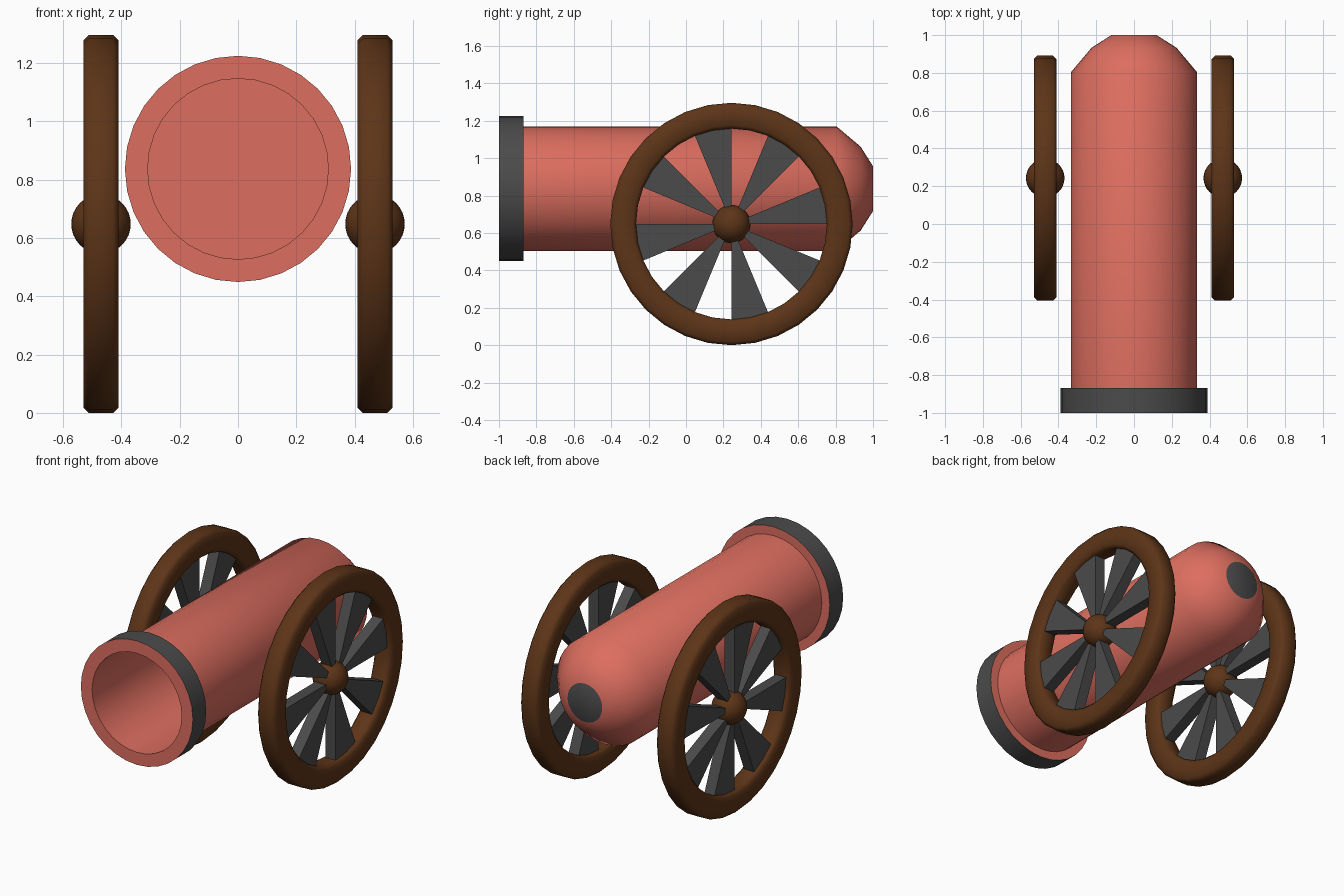
import bpy, bmesh
from math import sin, cos, pi, radians

if "Cube" in bpy.data.objects:
    bpy.data.objects.remove(bpy.data.objects["Cube"])

SIDES = 32


def material(name, rgb):
    m = bpy.data.materials.new(name)
    m.diffuse_color = (*rgb, 1)
    m.use_nodes = True
    m.node_tree.nodes["Principled BSDF"].inputs["Base Color"].default_value = m.diffuse_color
    return m


red = material("red_paint", (0.72, 0.155, 0.115))
iron = material("dark_iron", (0.07, 0.07, 0.07))
wood = material("brown_wood", (0.11, 0.035, 0.009))


def finish(name, bm, mats, angle):
    bmesh.ops.recalc_face_normals(bm, faces=bm.faces)
    me = bpy.data.meshes.new(name)
    bm.to_mesh(me)
    bm.free()
    ob = bpy.data.objects.new(name, me)
    bpy.context.collection.objects.link(ob)
    for m in mats:
        me.materials.append(m)
    bpy.ops.object.select_all(action='DESELECT')
    ob.select_set(True)
    bpy.context.view_layer.objects.active = ob
    bpy.ops.object.shade_smooth_by_angle(angle=radians(angle))
    return ob


def lathe(name, profile, place, mats, angle, dark=(), closed=False):
    """Spin (radius, along) points; dark lists the profile spans using material 1."""
    bm = bmesh.new()
    rings = [[bm.verts.new(place(r * cos(2 * pi * i / SIDES), r * sin(2 * pi * i / SIDES), a))
              for i in range(SIDES)] for r, a in profile]
    spans = len(rings) if closed else len(rings) - 1
    for s in range(spans):
        a, b = rings[s], rings[(s + 1) % len(rings)]
        for i in range(SIDES):
            j = (i + 1) % SIDES
            f = bm.faces.new((a[i], a[j], b[j], b[i]))
            f.material_index = int(s in dark)
    if not closed:
        bm.faces.new(rings[0])
        bm.faces.new(rings[-1]).material_index = int(bool(dark))
    return finish(name, bm, mats, angle)


# Barrel: bore, muzzle band, tube and rounded breech
AXIS_Z = 0.837
lathe("barrel",
      [(0.31, 0.80), (0.31, -1.0), (0.388, -1.0), (0.388, -0.868), (0.333, -0.868),
       (0.333, 0.805), (0.225, 0.933), (0.12, 1.0)],
      lambda u, v, a: (u, a, AXIS_Z + v), [red, iron], 45, dark=(2,))

# Wheels: chamfered rim, ball hub and eight wedge spokes per side
CY, CZ, RIM_OUT, RIM_IN, HALF, CH = 0.243, 0.648, 0.648, 0.51, 0.06, 0.018
for side, sx in (("right", 1), ("left", -1)):
    cx = 0.47 * sx

    def place(u, v, a):
        return (cx + sx * a, CY + u, CZ + v)

    lathe(side + "_wheel_rim",
          [(RIM_IN, -HALF + CH), (RIM_IN + CH, -HALF), (RIM_OUT - CH, -HALF), (RIM_OUT, -HALF + CH),
           (RIM_OUT, HALF - CH), (RIM_OUT - CH, HALF), (RIM_IN + CH, HALF), (RIM_IN, HALF - CH)],
          place, [wood], 60, closed=True)

    bm = bmesh.new()
    bmesh.ops.create_uvsphere(bm, u_segments=32, v_segments=16, radius=0.102)
    bmesh.ops.translate(bm, verts=bm.verts, vec=(cx, CY, CZ))
    finish(side + "_wheel_hub", bm, [wood], 60)

    bm = bmesh.new()
    for k in range(8):
        angles = [k * pi / 4 + t * pi / 16 for t in range(3)]
        outline = ([(0.06 * cos(t), 0.06 * sin(t)) for t in (angles[0], angles[2])]
                   + [(0.525 * cos(t), 0.525 * sin(t)) for t in reversed(angles)])
        front, back = [[bm.verts.new(place(u, v, a)) for u, v in outline] for a in (0.035, -0.035)]
        bm.faces.new(front)
        bm.faces.new(back)
        for i in range(5):
            j = (i + 1) % 5
            bm.faces.new((front[i], front[j], back[j], back[i]))
    finish(side + "_wheel_spokes", bm, [iron], 20)
